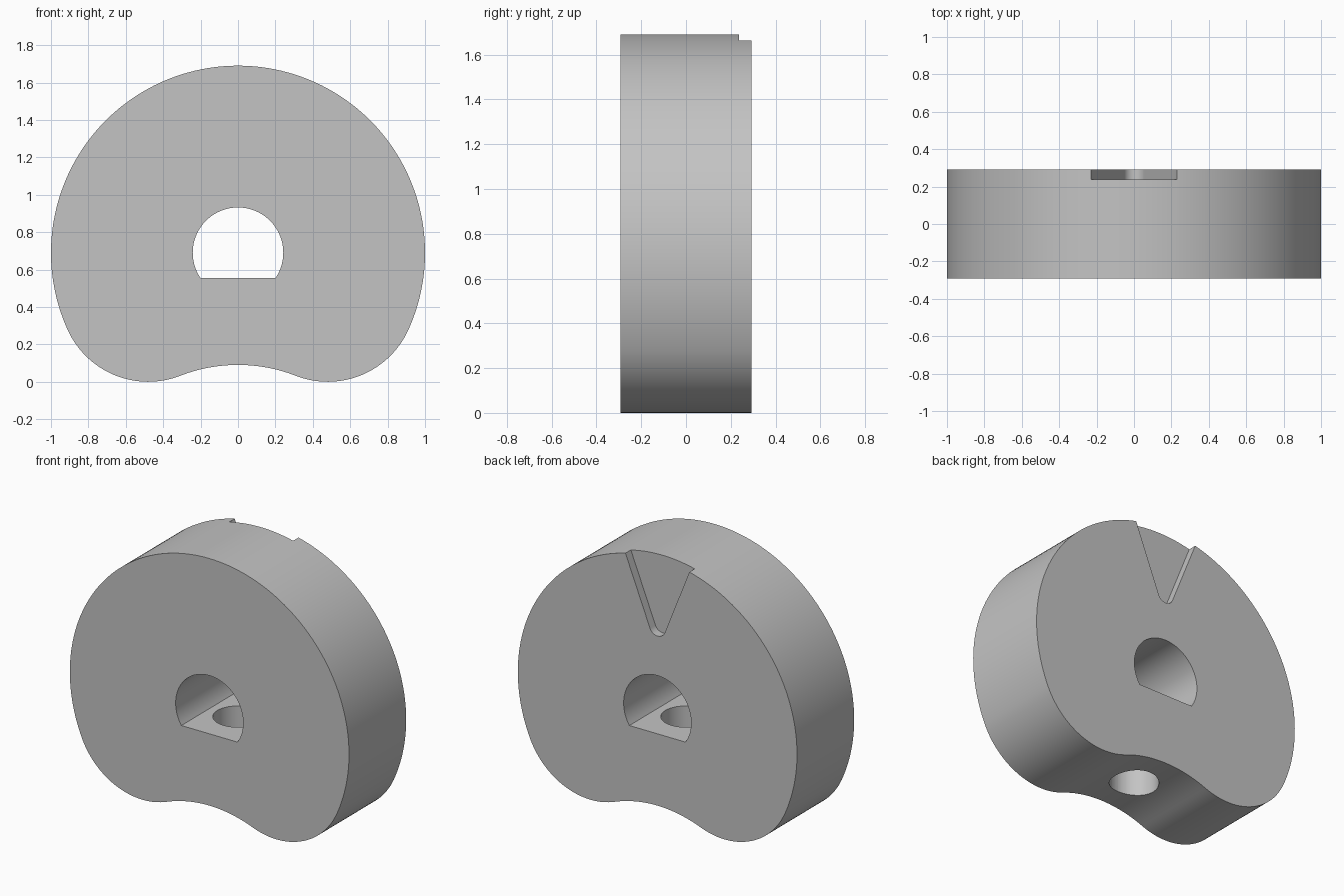
import bpy, bmesh
from math import sin, cos, atan2, asin, sqrt, pi, radians

if "Cube" in bpy.data.objects:
    bpy.data.objects.remove(bpy.data.objects["Cube"], do_unlink=True)

HALF = 0.2925            # half thickness of the disc
AXIS_Z = 0.69            # height of the disc centre

grey = bpy.data.materials.new("plain grey")
grey.use_nodes = True
colour = (0.55, 0.55, 0.55, 1)
grey.diffuse_color = colour
grey.node_tree.nodes["Principled BSDF"].inputs["Base Color"].default_value = colour


def arc(x, z, r, start, end, n):
    """Points along a circular arc in the XZ plane."""
    steps = [start + (end - start) * i / n for i in range(n + 1)]
    return [(x + r * cos(a), z + r * sin(a)) for a in steps]


def add_object(name, bm):
    bmesh.ops.remove_doubles(bm, verts=bm.verts, dist=1e-5)
    bmesh.ops.recalc_face_normals(bm, faces=bm.faces)
    mesh = bpy.data.meshes.new(name)
    bm.to_mesh(mesh)
    bm.free()
    mesh.materials.append(grey)
    ob = bpy.data.objects.new(name, mesh)
    bpy.context.collection.objects.link(ob)
    return ob


def prism(name, outline, y0, y1):
    """Extrude an XZ outline from y0 to y1."""
    bm = bmesh.new()
    verts = [bm.verts.new((x, y0, z)) for x, z in outline]
    bmesh.ops.remove_doubles(bm, verts=verts, dist=1e-5)
    bm.verts.ensure_lookup_table()
    face = bm.faces.new(list(bm.verts))
    moved = bmesh.ops.extrude_face_region(bm, geom=[face])["geom"]
    bmesh.ops.translate(bm, vec=(0, y1 - y0, 0),
                        verts=[v for v in moved if isinstance(v, bmesh.types.BMVert)])
    return add_object(name, bm)


# Disc body: large arc, two rounded lobes and a shallow hollow, all tangent
lobe_x, lobe_r = 0.48, 0.473
hollow_z, hollow_r = -0.762, 0.852
side = atan2(lobe_r - AXIS_Z, lobe_x)
dip = atan2(lobe_r - hollow_z, lobe_x)
outline = arc(0, AXIS_Z, 1, side, pi - side, 120)
outline += arc(-lobe_x, lobe_r, lobe_r, pi - side, 2 * pi - dip, 32)[1:]
outline += arc(0, hollow_z, hollow_r, pi - dip, dip, 24)[1:]
outline += arc(lobe_x, lobe_r, lobe_r, pi + dip, 2 * pi + side, 32)[1:-1]
body = prism("disc_body", outline, -HALF, HALF)

# D-shaped shaft hole with a flat floor
bore_r = 0.242
flat = asin((0.555 - AXIS_Z) / bore_r)
bore = prism("shaft_hole_cutter", arc(0, AXIS_Z, bore_r, flat, pi - flat, 64), -1, 1)

# Wedge-shaped pointer notch with a rounded tip, on the back
tip_z, tip_r, lean = 1.245, 0.057, atan2(0.4, 1)
notch_outline = arc(0, tip_z, tip_r, pi + lean, 2 * pi - lean, 16)
end_x, end_z = notch_outline[-1]
top_z = 1.9
top_x = end_x + (top_z - end_z) * 0.4
notch_outline += [(top_x, top_z), (-top_x, top_z)]
notch = prism("pointer_notch_cutter", notch_outline, HALF - 0.055, HALF + 0.2)

# Round set-screw hole from the hollow up into the shaft hole
bm = bmesh.new()
bmesh.ops.create_cone(bm, cap_ends=True, segments=48, radius1=0.148, radius2=0.148, depth=0.8)
bmesh.ops.translate(bm, verts=bm.verts, vec=(0, 0, 0.25))
screw = add_object("screw_hole_cutter", bm)

# Cut the openings, then discard the cutters
bpy.ops.object.select_all(action="DESELECT")
bpy.context.view_layer.objects.active = body
body.select_set(True)
for cutter in (bore, notch, screw):
    cutter.hide_render = True
    mod = body.modifiers.new(cutter.name, "BOOLEAN")
    mod.operation = "DIFFERENCE"
    mod.solver = "EXACT"
    mod.object = cutter
    bpy.ops.object.modifier_apply(modifier=mod.name)
    bpy.data.objects.remove(cutter, do_unlink=True)

bpy.ops.object.shade_smooth_by_angle(angle=radians(30))
